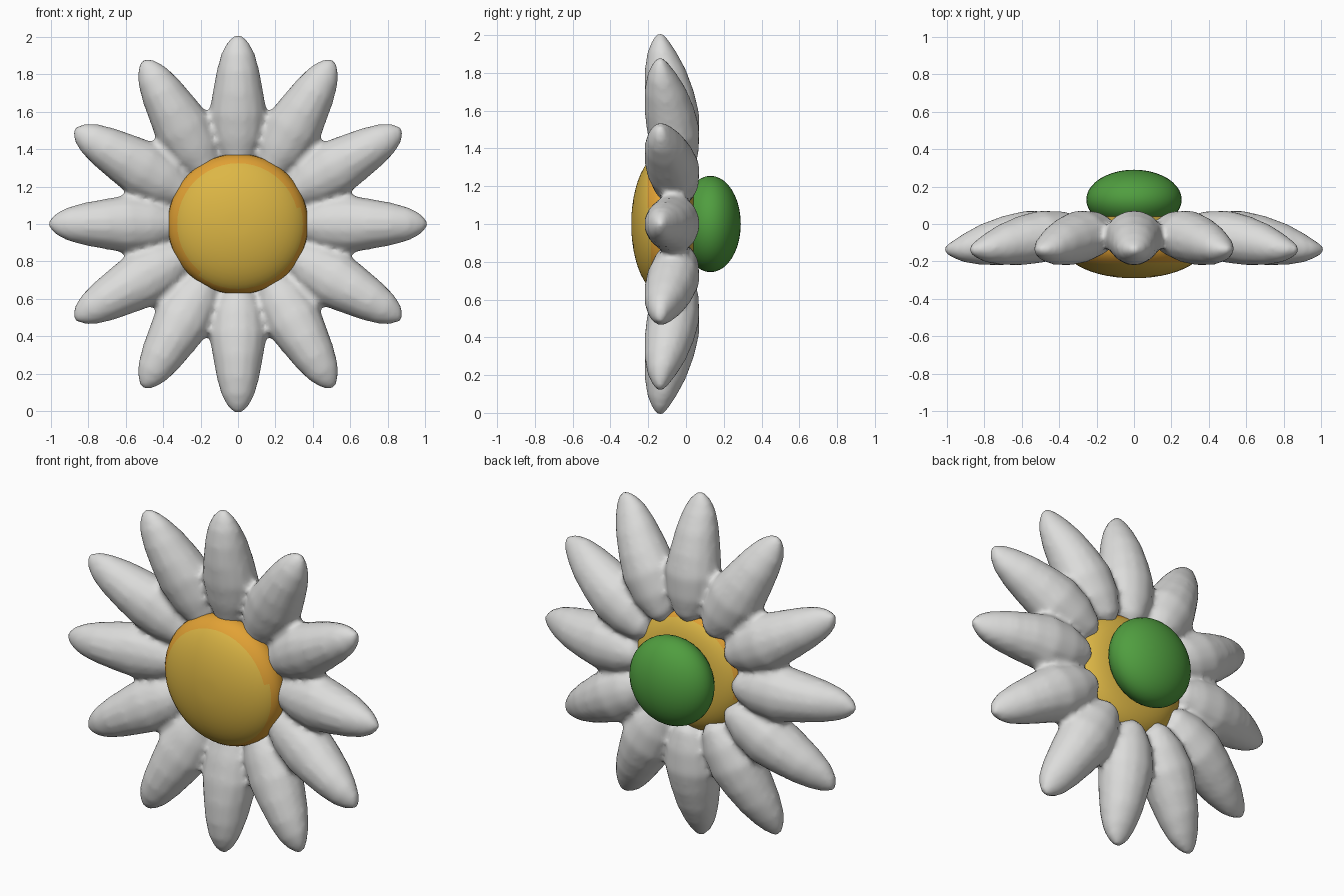
import bpy, bmesh
from math import sin, cos, pi, hypot

cube = bpy.data.objects.get("Cube")
if cube:
    bpy.data.objects.remove(cube)


def material(name, rgb):
    m = bpy.data.materials.new(name)
    m.use_nodes = True
    m.diffuse_color = (*rgb, 1)
    m.node_tree.nodes["Principled BSDF"].inputs["Base Color"].default_value = (*rgb, 1)
    return m


white = material("petal white", (0.72, 0.72, 0.71))
yellow = material("centre yellow", (0.72, 0.47, 0.06))
orange = material("rim orange", (0.76, 0.36, 0.035))
green = material("sepal green", (0.08, 0.34, 0.05))


def make_object(name, bm, mats):
    bmesh.ops.recalc_face_normals(bm, faces=bm.faces)
    for f in bm.faces:
        f.smooth = True
    mesh = bpy.data.meshes.new(name)
    bm.to_mesh(mesh)
    bm.free()
    for m in mats:
        mesh.materials.append(m)
    ob = bpy.data.objects.new(name, mesh)
    bpy.context.collection.objects.link(ob)
    return ob


def skin(bm, rings):
    """Bridge closed rings of points and cap both ends."""
    loops = [[bm.verts.new(p) for p in ring] for ring in rings]
    n = len(loops[0])
    for a, b in zip(loops, loops[1:]):
        for i in range(n):
            j = (i + 1) % n
            bm.faces.new((a[i], a[j], b[j], b[i]))
    bm.faces.new(loops[0])
    bm.faces.new(loops[-1])


# Petals: radius, half width, front y, back y
SECTIONS = [
    (0.29, 0.03, -0.09, 0.00),
    (0.34, 0.09, -0.14, 0.045),
    (0.45, 0.14, -0.18, 0.07),
    (0.58, 0.158, -0.21, 0.073),
    (0.70, 0.137, -0.222, 0.045),
    (0.82, 0.115, -0.22, 0.00),
    (0.91, 0.09, -0.205, -0.05),
    (0.97, 0.06, -0.18, -0.09),
    (1.01, 0.02, -0.155, -0.12),
]
SIDES = 14
bm = bmesh.new()
for k in range(12):
    a = k * pi / 6
    rings = []
    for r, w, front, back in SECTIONS:
        ring = []
        for i in range(SIDES):
            t = 2 * pi * i / SIDES
            s = w * cos(t)
            y = (front + back) / 2 + (back - front) / 2 * sin(t)
            ring.append((r * cos(a) - s * sin(a), y, 1 + r * sin(a) + s * cos(a)))
        rings.append(ring)
    skin(bm, rings)
petals = make_object("petals", bm, [white])

# Fuse the petals into one softly webbed ring
remesh = petals.modifiers.new("fuse", "REMESH")
remesh.mode = "VOXEL"
remesh.voxel_size = 0.018
remesh.use_smooth_shade = True
smooth = petals.modifiers.new("soften", "SMOOTH")
smooth.factor = 0.5
smooth.iterations = 4

# Flower centre: domed front, flatter back, orange rim around the front
STEPS = 24
bm = bmesh.new()
rings = []
for i in range(1, STEPS):
    t = pi * i / STEPS
    flat = 1 if cos(t) > 0 else 0.5
    r = 0.375 * sin(t) ** flat
    y = -0.12 - 0.17 * cos(t)
    rings.append([(r * cos(2 * pi * j / 48), y, 1 + r * sin(2 * pi * j / 48))
                  for j in range(48)])
skin(bm, rings)
for f in bm.faces:
    c = f.calc_center_median()
    off_centre = hypot(c.x - 0.01, c.z - 0.985)
    f.material_index = int(off_centre > 0.33 and c.y < 0)
make_object("flower_centre", bm, [yellow, orange])

# Green sepal button on the back
bm = bmesh.new()
bmesh.ops.create_uvsphere(bm, u_segments=40, v_segments=20, radius=1)
bmesh.ops.scale(bm, vec=(0.255, 0.16, 0.255), verts=bm.verts)
bmesh.ops.translate(bm, vec=(0, 0.13, 1), verts=bm.verts)
make_object("sepal", bm, [green])
